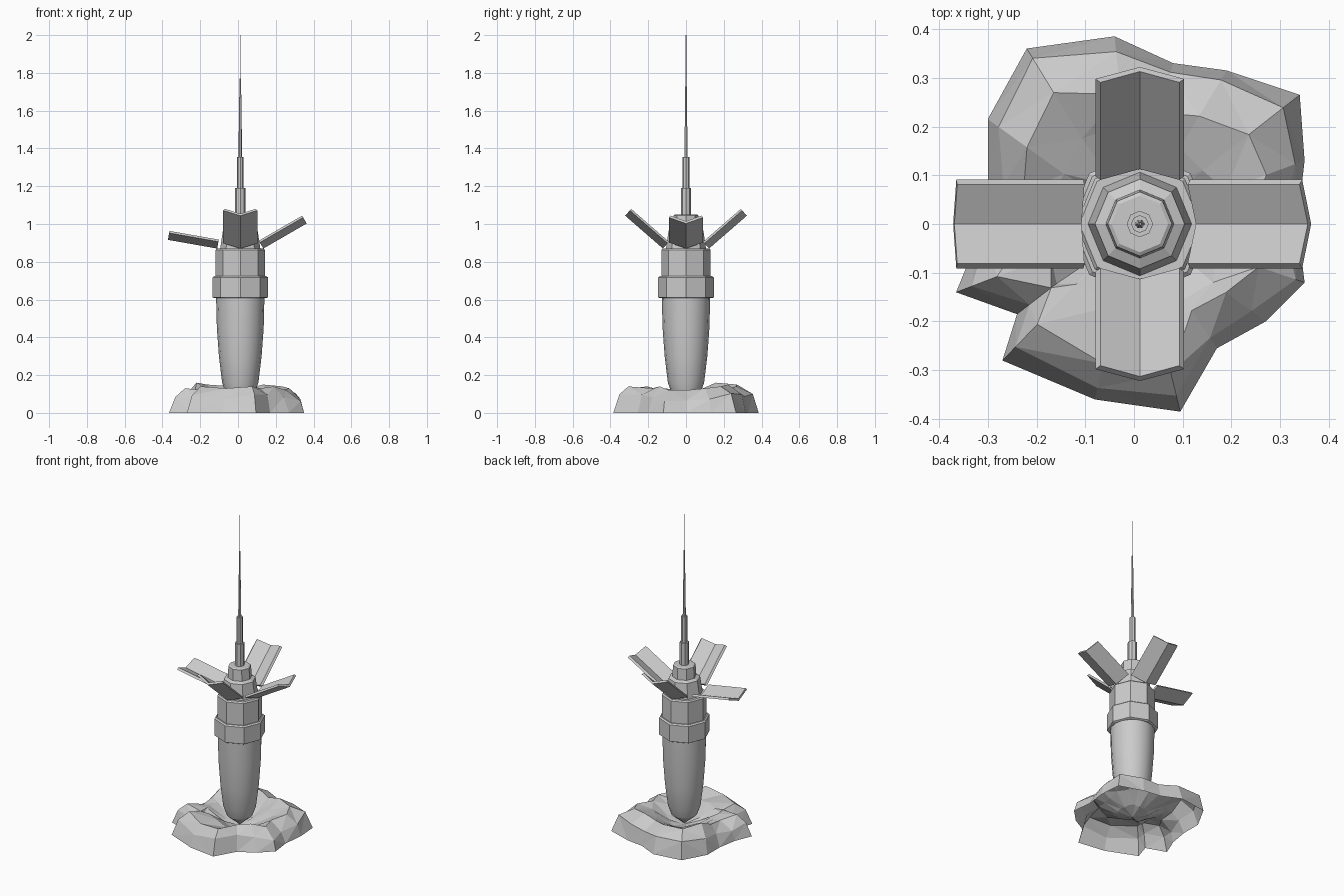
import bpy, bmesh, math, random

if "Cube" in bpy.data.objects:
    bpy.data.objects.remove(bpy.data.objects["Cube"])

CX = 0.012  # probe axis offset from the centre of the ground mound

grey = bpy.data.materials.new("plain_grey")
grey.diffuse_color = (0.6, 0.6, 0.6, 1)
grey.use_nodes = True
grey.node_tree.nodes["Principled BSDF"].inputs["Base Color"].default_value = grey.diffuse_color


def finish(bm, name, smooth=False, recalc=True):
    if recalc:
        bmesh.ops.recalc_face_normals(bm, faces=bm.faces)
    me = bpy.data.meshes.new(name)
    bm.to_mesh(me)
    bm.free()
    ob = bpy.data.objects.new(name, me)
    ob.data.materials.append(grey)
    bpy.context.collection.objects.link(ob)
    if smooth:
        bpy.ops.object.select_all(action='DESELECT')
        ob.select_set(True)
        bpy.context.view_layer.objects.active = ob
        bpy.ops.object.shade_smooth_by_angle(angle=math.radians(30))
    return ob


def lathe(name, profile, sides=8, smooth=False):
    """Revolve (radius, z) points around the probe axis, capping the ends."""
    bm = bmesh.new()
    rings = []
    for r, z in profile:
        rings.append([bm.verts.new((CX + r * math.cos(i * math.tau / sides),
                                    r * math.sin(i * math.tau / sides), z))
                      for i in range(sides)])
    for a, b in zip(rings, rings[1:]):
        for i in range(sides):
            j = (i + 1) % sides
            bm.faces.new((a[i], a[j], b[j], b[i]))
    bm.faces.new(rings[0][::-1])
    bm.faces.new(rings[-1])
    return finish(bm, name, smooth)


# Probe hull
lathe("lower_hull", [(0.004, 0.04), (0.075, 0.10), (0.096, 0.16), (0.113, 0.30),
                     (0.124, 0.45), (0.128, 0.615)], 16, True)
lathe("collar", [(0.138, 0.607), (0.147, 0.612), (0.147, 0.717), (0.138, 0.724)])
lathe("upper_hull", [(0.131, 0.715), (0.131, 0.862), (0.124, 0.87)])
lathe("head", [(0.107, 0.865), (0.092, 0.965), (0.070, 0.975), (0.066, 1.045),
               (0.058, 1.05)])

# Antenna in narrowing stages
lathe("antenna_base", [(0.027, 1.045), (0.027, 1.19)])
lathe("antenna_middle", [(0.018, 1.19), (0.018, 1.355)])
lathe("antenna_upper", [(0.010, 1.355), (0.007, 1.56), (0.004, 1.77)], 6)
lathe("antenna_tip", [(0.002, 1.77), (0.0015, 2.0)], 4)


# Folded-out hatch panels: V-shaped section made of two hull facets
SECTION = [(-0.091, 0.037), (0, 0), (0.091, 0.037),
           (0.081, 0.048), (0, 0.014), (-0.081, 0.048)]


def panel(name, heading, tilt, length=0.265):
    bm = bmesh.new()
    c, s = math.cos(tilt), math.sin(tilt)
    ch, sh = math.cos(heading), math.sin(heading)
    ends = []
    for t in (0, length):
        ring = []
        for w, d in SECTION:
            r = 0.122 + t * c - d * s
            z = 0.87 + t * s + d * c
            ring.append(bm.verts.new((CX + r * ch - w * sh, r * sh + w * ch, z)))
        ends.append(ring)
    a, b = ends
    for i in range(6):
        j = (i + 1) % 6
        bm.faces.new((a[i], a[j], b[j], b[i]))
    for e in ends:
        bm.faces.new((e[0], e[1], e[4], e[5]))
        bm.faces.new((e[1], e[2], e[3], e[4]))
    finish(bm, name)


for name, heading, tilt in (("right_panel", 0, 30), ("back_panel", 90, 41),
                            ("left_panel", 180, 10), ("front_panel", 270, 41)):
    panel(name, math.radians(heading), math.radians(tilt))

# Impact crater mound: open surface from ground outline over the rim into the bowl
OUTLINE = [(.335, 0), (.35, .13), (.34, .265), (.19, .315), (.08, .33), (-.04, .385),
           (-.22, .36), (-.30, .215), (-.30, .09), (-.32, -.03), (-.365, -.14),
           (-.24, -.185), (-.27, -.28), (-.08, -.36), (.095, -.385), (.17, -.255),
           (.27, -.20), (.35, -.12)]
RIM = [.12, .13, .14, .15, .13, .14, .15, .16, .12, .11, .13, .12, .14, .13, .14,
       .13, .14, .12]
random.seed(4)
bm = bmesh.new()
rings = [[], [], [], [], []]
for (x, y), h in zip(OUTLINE, RIM):
    ang = math.atan2(y, x)
    k = random.uniform(0.89, 0.95)
    m = random.uniform(0.68, 0.8)
    lip = random.uniform(0.17, 0.21)
    ux, uy = math.cos(ang), math.sin(ang)
    for ring, co in zip(rings, ((x, y, 0), (x * k, y * k, h * random.uniform(.5, .75)),
                                (x * m, y * m, h),
                                (ux * lip, uy * lip, random.uniform(.09, .12)),
                                (CX + ux * .09, uy * .09, random.uniform(.045, .065)))):
        ring.append(bm.verts.new(co))
n = len(OUTLINE)
for a, b in zip(rings, rings[1:]):
    for i in range(n):
        j = (i + 1) % n
        bm.faces.new((a[i], a[j], b[j], b[i]))
centre = bm.verts.new((CX, 0, 0.03))
for i in range(n):
    bm.faces.new((rings[-1][i], rings[-1][(i + 1) % n], centre))
bmesh.ops.triangulate(bm, faces=bm.faces[:])
finish(bm, "crater_mound", recalc=False)
